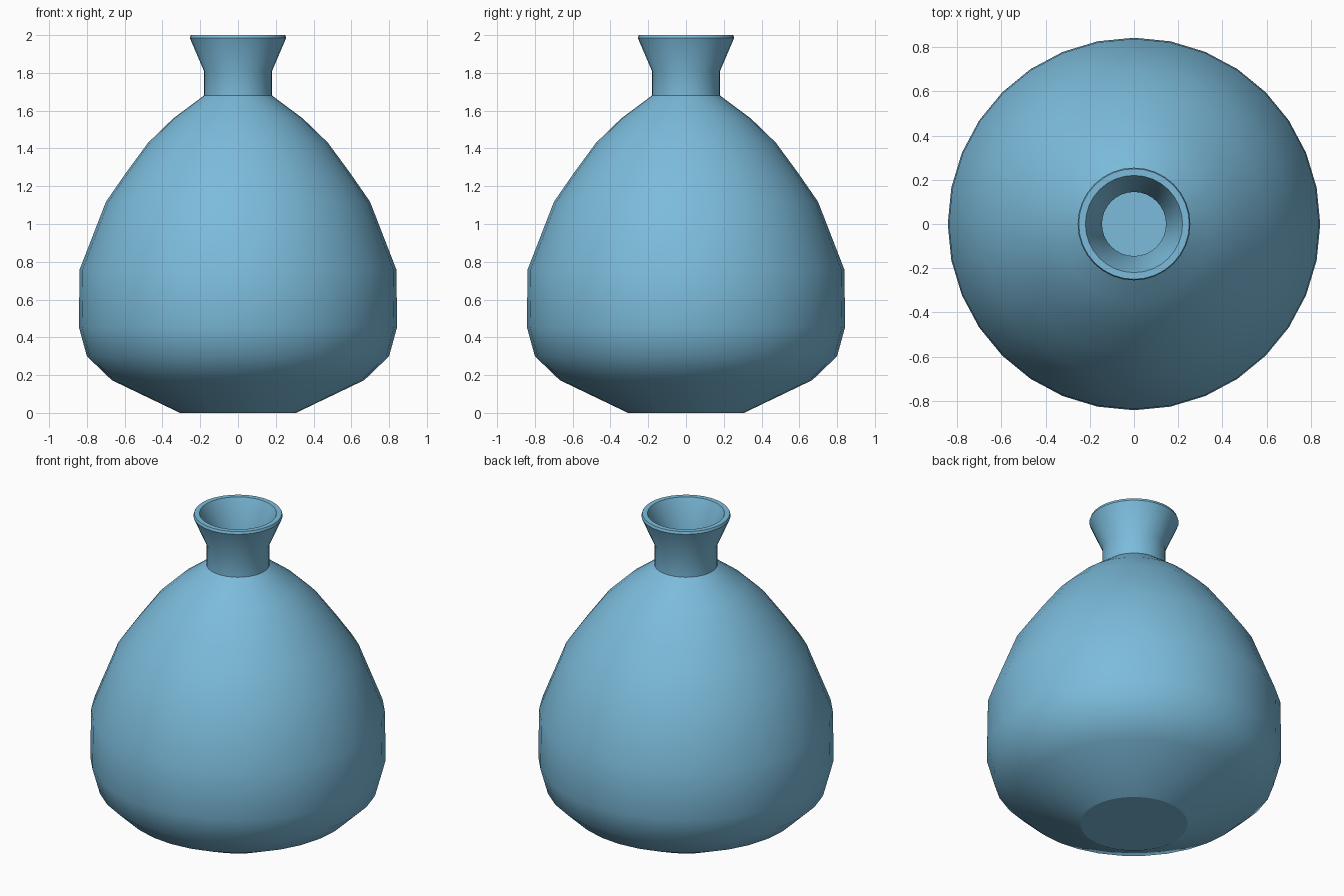
import bpy, bmesh
from math import sin, cos, pi, radians
from mathutils import Vector

if "Cube" in bpy.data.objects:
    bpy.data.objects.remove(bpy.data.objects["Cube"])

SIDES = 32
WALL = 0.035

# Outer silhouette (radius, height), from foot to lip
outer = [(0.307, 0), (0.668, 0.173), (0.80, 0.30), (0.843, 0.457),
         (0.838, 0.76), (0.699, 1.118), (0.595, 1.268), (0.476, 1.43),
         (0.344, 1.558), (0.18, 1.68), (0.18, 1.81), (0.255, 1.985), (0.25, 2.0)]


def inset(points, i):
    """Move a profile point inward by the wall thickness."""
    a, p, b = (Vector(points[j]) for j in (i - 1, i, i + 1))
    n1, n2 = (Vector((-d.y, d.x)).normalized() for d in (p - a, b - p))
    n = (n1 + n2).normalized()
    return tuple(p + n * WALL / n.dot(n1))


# Inner wall, from lip down to the inside floor
inner = [(0.22, 2.0)] + [inset(outer, i) for i in range(10, 0, -1)] + [(0.30, WALL)]
profile = outer + inner

# Lathe the profile
bm = bmesh.new()
rings = [[bm.verts.new((r * cos(2 * pi * k / SIDES), r * sin(2 * pi * k / SIDES), z))
          for k in range(SIDES)] for r, z in profile]
for lo, hi in zip(rings, rings[1:]):
    for k in range(SIDES):
        n = (k + 1) % SIDES
        bm.faces.new((lo[k], lo[n], hi[n], hi[k]))
foot = bm.faces.new(rings[0][::-1])
floor = bm.faces.new(rings[-1])
bm.normal_update()

# Smooth shading with crisp foot, neck and lip
for f in bm.faces:
    f.smooth = True
for e in bm.edges:
    e.smooth = e.calc_face_angle(0) < radians(35)
for f in (foot, floor):
    for e in f.edges:
        e.smooth = False

mesh = bpy.data.meshes.new("vase")
bm.to_mesh(mesh)
bm.free()
vase = bpy.data.objects.new("vase", mesh)
bpy.context.collection.objects.link(vase)

# Blue glaze
glaze = bpy.data.materials.new("blue_glaze")
glaze.diffuse_color = (0.20, 0.50, 0.71, 1)
glaze.use_nodes = True
glaze.node_tree.nodes["Principled BSDF"].inputs["Base Color"].default_value = glaze.diffuse_color
mesh.materials.append(glaze)
